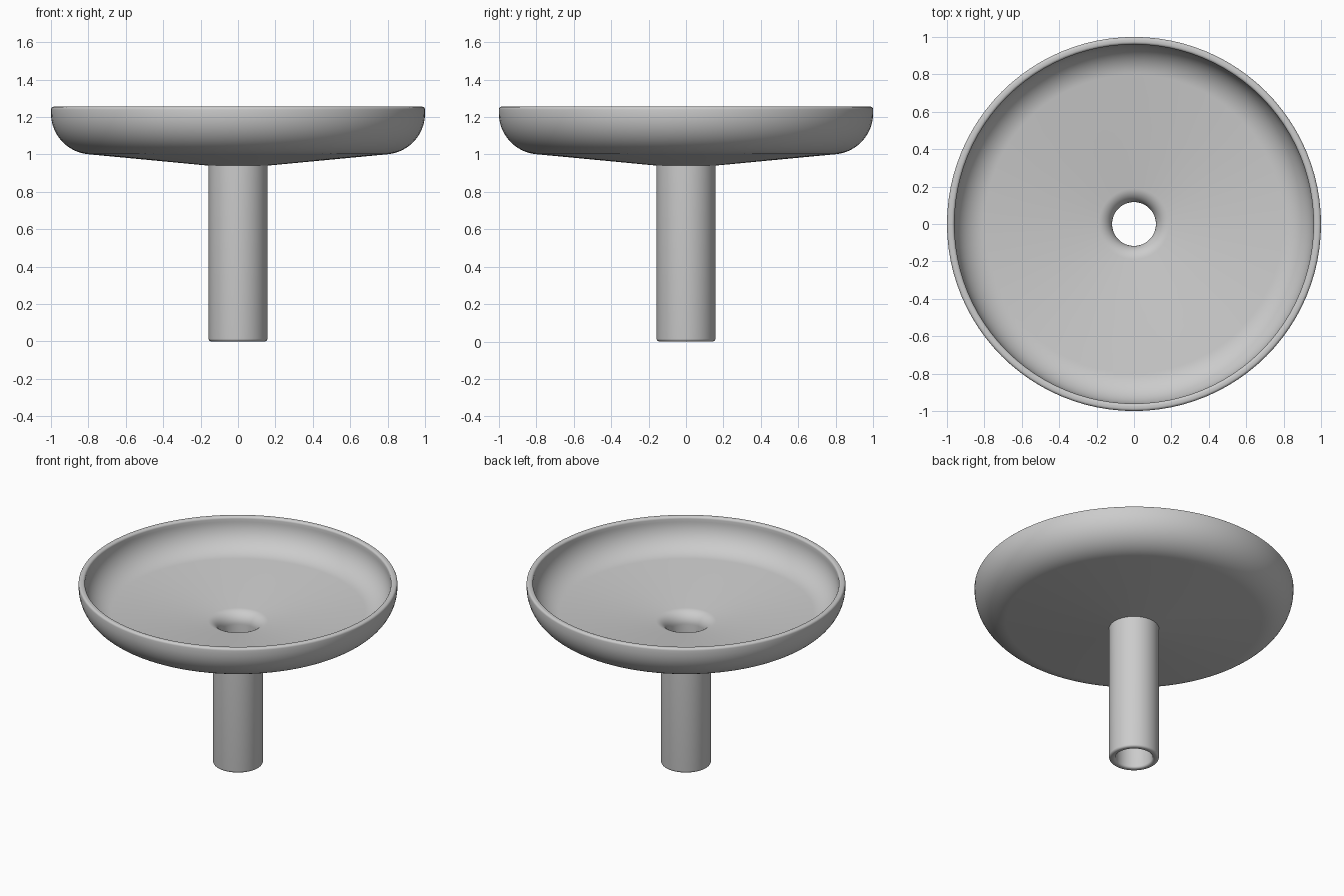
import bpy, bmesh
from math import sin, cos, radians, pi
from mathutils import Vector

cube = bpy.data.objects.get("Cube")
if cube:
    bpy.data.objects.remove(cube, do_unlink=True)

grey = bpy.data.materials.new("plain grey")
grey.use_nodes = True
colour = (0.6, 0.6, 0.6, 1)
grey.diffuse_color = colour
grey.node_tree.nodes["Principled BSDF"].inputs["Base Color"].default_value = colour


def arc(cx, cz, r, start, end, steps):
    """Points along an arc, angles in degrees."""
    angles = [radians(start + (end - start) * i / steps) for i in range(steps + 1)]
    return [(cx + r * cos(a), cz + r * sin(a)) for a in angles]


OUTER, INNER = 0.157, 0.117      # stem radii
WALL = 0.04
LIP = 0.015                      # edge rounding
TOP = 1.255
SLOPE = 5.4                      # floor tilt in degrees
BEND = (0.78, 1.22)              # centre of the bowl's curved side

# Closed cross-section: up the outside, over the rim, down the inside
profile = (
    arc(OUTER - LIP, LIP, LIP, -90, 0, 5)
    + [(OUTER, 0.94)]
    + arc(*BEND, 0.22, SLOPE - 90, 0, 20)
    + arc(1 - LIP, TOP - LIP, LIP, 0, 90, 5)
    + arc(1 - WALL + LIP, TOP - LIP, LIP, 90, 180, 5)
    + arc(*BEND, 0.22 - WALL, 0, SLOPE - 90, 20)
    + arc(INNER + 0.08, 0.904, 0.08, SLOPE + 90, 180, 12)
    + arc(INNER + LIP, LIP, LIP, 180, 270, 5)
)

# Revolve the cross-section round the upright axis
bm = bmesh.new()
verts = [bm.verts.new((x, 0, z)) for x, z in profile]
edges = [bm.edges.new((v, verts[(i + 1) % len(verts)])) for i, v in enumerate(verts)]
bmesh.ops.spin(bm, geom=verts + edges, cent=(0, 0, 0), axis=(0, 0, 1),
               angle=2 * pi, steps=96, use_merge=True)
bmesh.ops.remove_doubles(bm, verts=bm.verts, dist=0.0001)
bmesh.ops.recalc_face_normals(bm, faces=bm.faces)

mesh = bpy.data.meshes.new("dish_and_stem")
bm.to_mesh(mesh)
bm.free()
mesh.materials.append(grey)
dish = bpy.data.objects.new("dish_and_stem", mesh)
bpy.context.collection.objects.link(dish)

# Smooth surfaces with a crisp join under the bowl
bpy.ops.object.select_all(action='DESELECT')
dish.select_set(True)
bpy.context.view_layer.objects.active = dish
bpy.ops.object.shade_smooth_by_angle(angle=radians(35))
